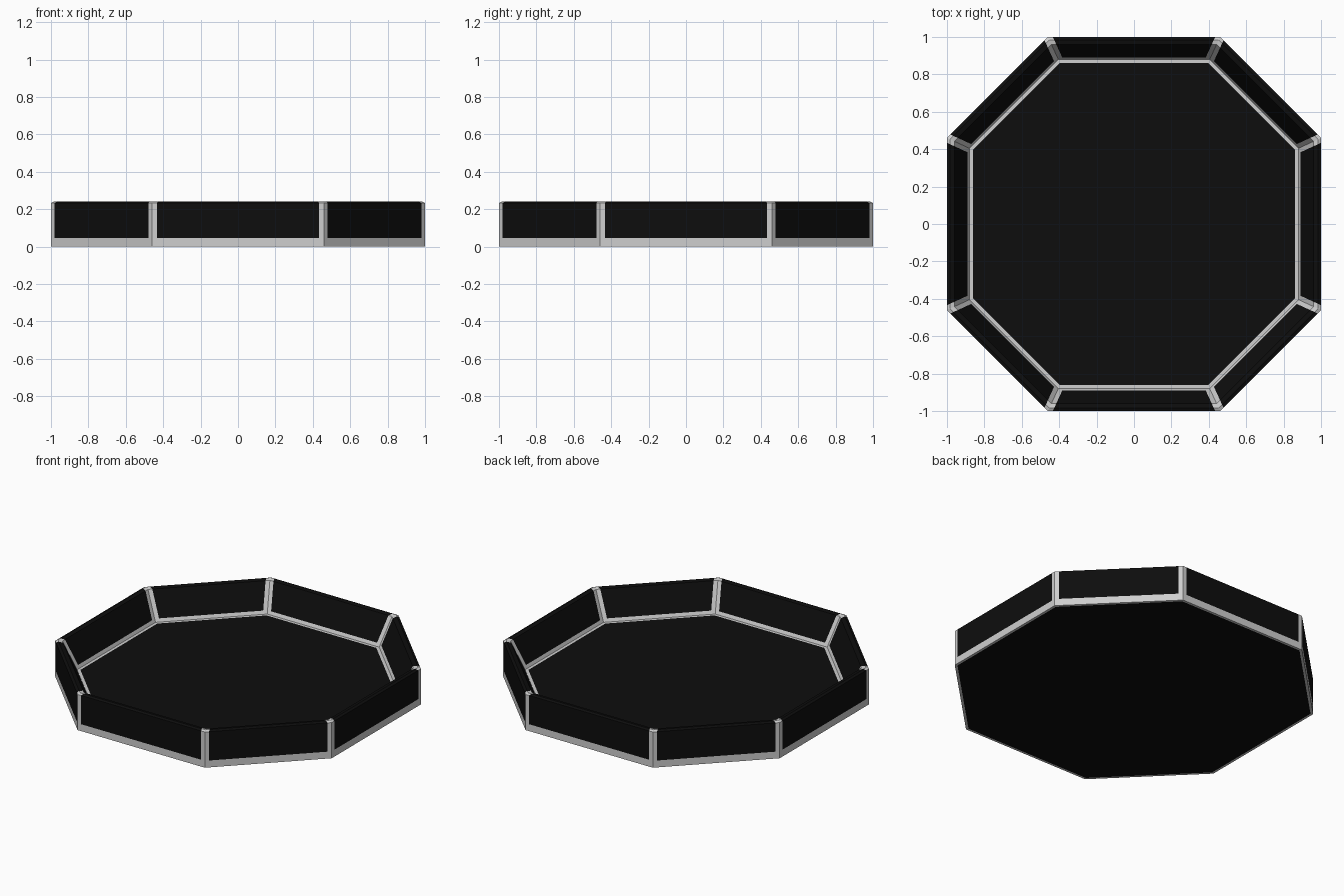
import bpy
from mathutils import Vector

if "Cube" in bpy.data.objects:
    bpy.data.objects.remove(bpy.data.objects["Cube"])


def material(name, v):
    m = bpy.data.materials.new(name)
    m.diffuse_color = (v, v, v, 1)
    m.use_nodes = True
    m.node_tree.nodes["Principled BSDF"].inputs["Base Color"].default_value = m.diffuse_color
    return m


GREY = material("light grey frame", 0.62)
BLACK = material("black panel", 0.004)

# Octagon outline, counter-clockwise, with slightly longer axis-aligned sides
A = 0.46
OUTLINE = [Vector(p) for p in ((-A, -1), (A, -1), (1, -A), (1, A),
                               (A, 1), (-A, 1), (-1, A), (-1, -A))]


def make_object(name, verts, faces, mats):
    me = bpy.data.meshes.new(name)
    me.from_pydata(verts, [], faces)
    me.materials.append(GREY)
    me.materials.append(BLACK)
    for f, i in zip(me.polygons, mats):
        f.material_index = i
    ob = bpy.data.objects.new(name, me)
    bpy.context.collection.objects.link(ob)
    return ob


def wall(name, profile, strip):
    """Sweep a (scale, z, panel?) profile round the outline; corners stay grey."""
    verts, faces, mats = [], [], []
    n, rows = 8 * 3, len(profile)
    for s, z, _ in profile:
        for i in range(8):
            a, b = OUTLINE[i] * s, OUTLINE[(i + 1) % 8] * s
            d = (b - a).normalized() * strip
            for p in (a, a + d, b - d):
                verts.append((p.x, p.y, z))
    for r in range(rows - 1):
        for c in range(n):
            c2 = (c + 1) % n
            faces.append((r * n + c, r * n + c2, (r + 1) * n + c2, (r + 1) * n + c))
            mats.append(1 if profile[r][2] and c % 3 == 1 else 0)
    return make_object(name, verts, faces, mats)


def slab(name, outer, inner, z, up):
    """Black octagon with a grey border."""
    verts = [(p.x * s, p.y * s, z) for s in (outer, inner) for p in OUTLINE]
    faces = [(i, (i + 1) % 8, 8 + (i + 1) % 8, 8 + i) for i in range(8)]
    faces.append(tuple(range(8, 16)))
    if not up:
        faces = [f[::-1] for f in faces]
    return make_object(name, verts, faces, [0] * 8 + [1])


# Side wall: outside face, bevelled rim, sloping inside face
wall("side_wall", [(1.0, 0.0, 0), (1.0, 0.045, 1), (1.0, 0.233, 1),
                   (0.985, 0.24, 1), (0.96, 0.235, 1),
                   (0.889, 0.075, 0), (0.88, 0.055, 0)], 0.026)

# Floor inside and underside
slab("inner_floor", 0.88, 0.862, 0.055, True)
slab("underside", 1.0, 0.985, 0.0, False)
